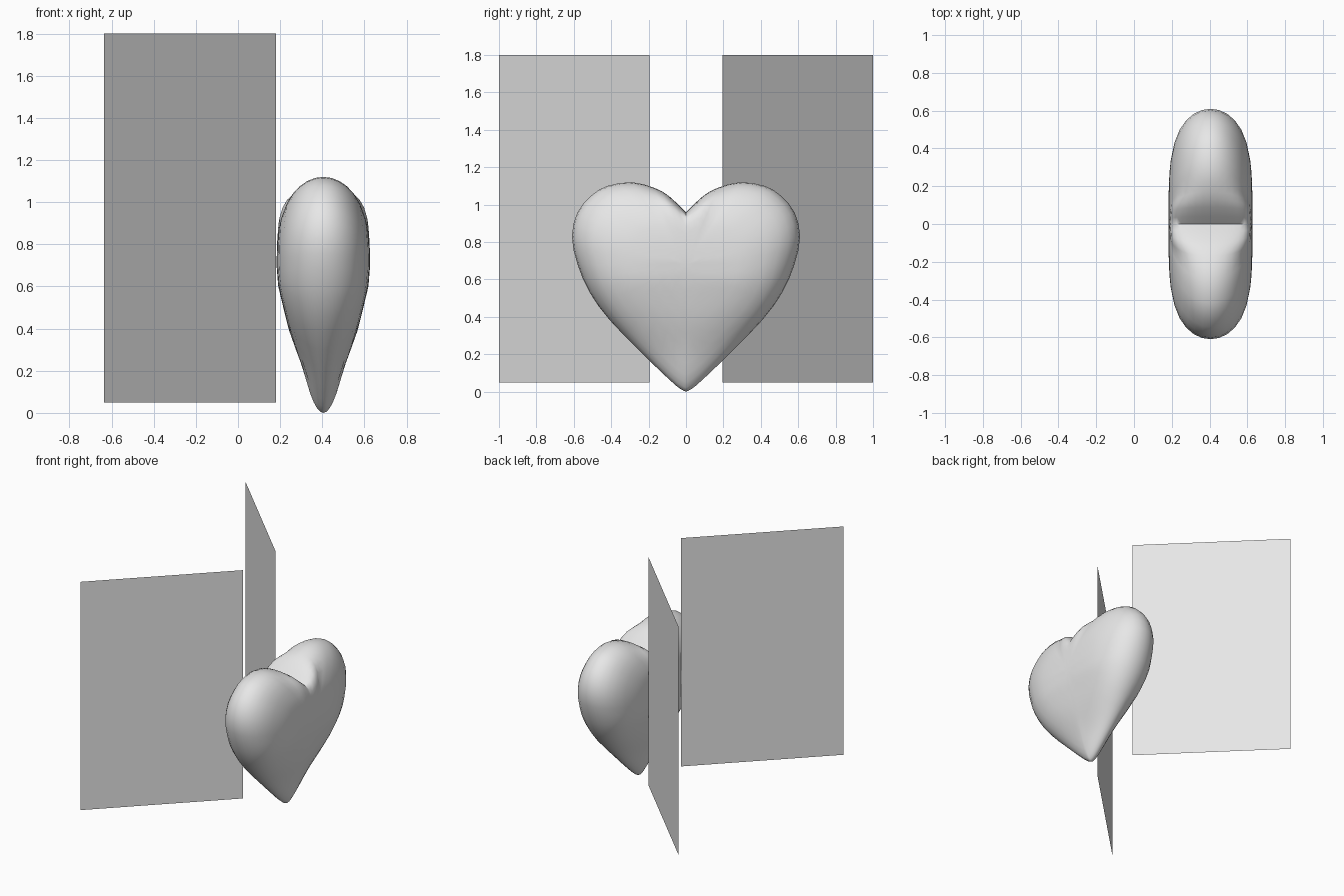
import bpy, bmesh, math
from mathutils import Vector

if "Cube" in bpy.data.objects:
    bpy.data.objects.remove(bpy.data.objects["Cube"])

grey = bpy.data.materials.new("plain_grey")
grey.diffuse_color = (0.8, 0.8, 0.8, 1)
grey.use_nodes = True
grey.node_tree.nodes["Principled BSDF"].inputs["Base Color"].default_value = grey.diffuse_color


def add_object(name, bm):
    mesh = bpy.data.meshes.new(name)
    bmesh.ops.recalc_face_normals(bm, faces=bm.faces[:])
    bm.to_mesh(mesh)
    bm.free()
    mesh.materials.append(grey)
    ob = bpy.data.objects.new(name, mesh)
    bpy.context.collection.objects.link(ob)
    return ob


def lerp_table(table, v):
    """Piecewise linear lookup."""
    for (a, fa), (b, fb) in zip(table, table[1:]):
        if v <= b:
            k = max(0.0, (v - a) / (b - a))
            return fa + (fb - fa) * k
    return table[-1][1]


# Heart: half outline (y, z) from the notch down to the tip
HALF = [(0, .96), (.09, 1.045), (.17, 1.09), (.29, 1.12), (.42, 1.10), (.505, 1.05),
        (.58, .96), (.61, .83), (.58, .68), (.515, .53), (.41, .385), (.245, .215),
        (.09, .065), (.03, .015), (0, 0)]
# Half thickness by height
THICK = [(0, .07), (.2, .1), (.4, .166), (.6, .214), (.7, .222), (.8, .22),
         (.9, .213), (1.0, .2), (1.12, .185)]
CENTRE_X, CENTRE_Z = .405, .68


def smooth_outline(pts):
    """Add a curved midpoint between neighbouring points."""
    v = [Vector(p) for p in pts]
    out = []
    for i in range(len(v) - 1):
        b, c = v[i], v[i + 1]
        a = v[i - 1] if i else b
        d = v[i + 2] if i + 2 < len(v) else c
        out += [b, (b + c) * .5625 - (a + d) * .0625]
    return out + [v[-1]]


half = smooth_outline(HALF)
outline = half + [Vector((-p.x, p.y)) for p in half[-2:0:-1]]
n = len(outline)


def edge_power(p):
    """How tightly the rim is rounded: tight in the notch, soft on the lobes."""
    if p.y > .9:
        return 4 + 12 * max(0, 1 - abs(p.x) / .2)
    return 4 + 1.5 * min(1, max(0, (.7 - p.y) / .3))


def heart_point(p, t, inner, side):
    power = edge_power(p)
    s = math.cos(t) ** (2 / power) * inner
    bulge = math.sqrt(max(0, 1 - s ** power))
    y = p.x * s
    z = CENTRE_Z + (p.y - CENTRE_Z) * s
    return (CENTRE_X + side * lerp_table(THICK, z) * bulge, y, z)


bm = bmesh.new()
rim = [bm.verts.new(heart_point(p, 0, 1, 1)) for p in outline]
steps = [(math.radians(12 * k), 1) for k in range(1, 7)]
steps += [(math.radians(72), f) for f in (.84, .67, .5, .33, .16)]
for side in (1, -1):
    prev = rim
    for t, inner in steps:
        ring = [bm.verts.new(heart_point(p, t, inner, side)) for p in outline]
        for i in range(n):
            j = (i + 1) % n
            bm.faces.new((prev[i], prev[j], ring[j], ring[i]))
        prev = ring
    tip = bm.verts.new((CENTRE_X + side * lerp_table(THICK, CENTRE_Z), 0, CENTRE_Z))
    for i in range(n):
        bm.faces.new((prev[i], prev[(i + 1) % n], tip))
heart = add_object("heart", bm)
bpy.context.view_layer.objects.active = heart
heart.select_set(True)
bpy.ops.object.shade_smooth_by_angle(angle=math.radians(75))
heart.select_set(False)

# Two flat upright panels, spreading apart behind the heart
for side, name in ((-1, "right_panel"), (1, "left_panel")):
    bm = bmesh.new()
    corners = [(.18, .195 * side, .05), (-.635, side, .05),
               (-.635, side, 1.8), (.18, .195 * side, 1.8)]
    bm.faces.new([bm.verts.new(c) for c in corners])
    add_object(name, bm)
